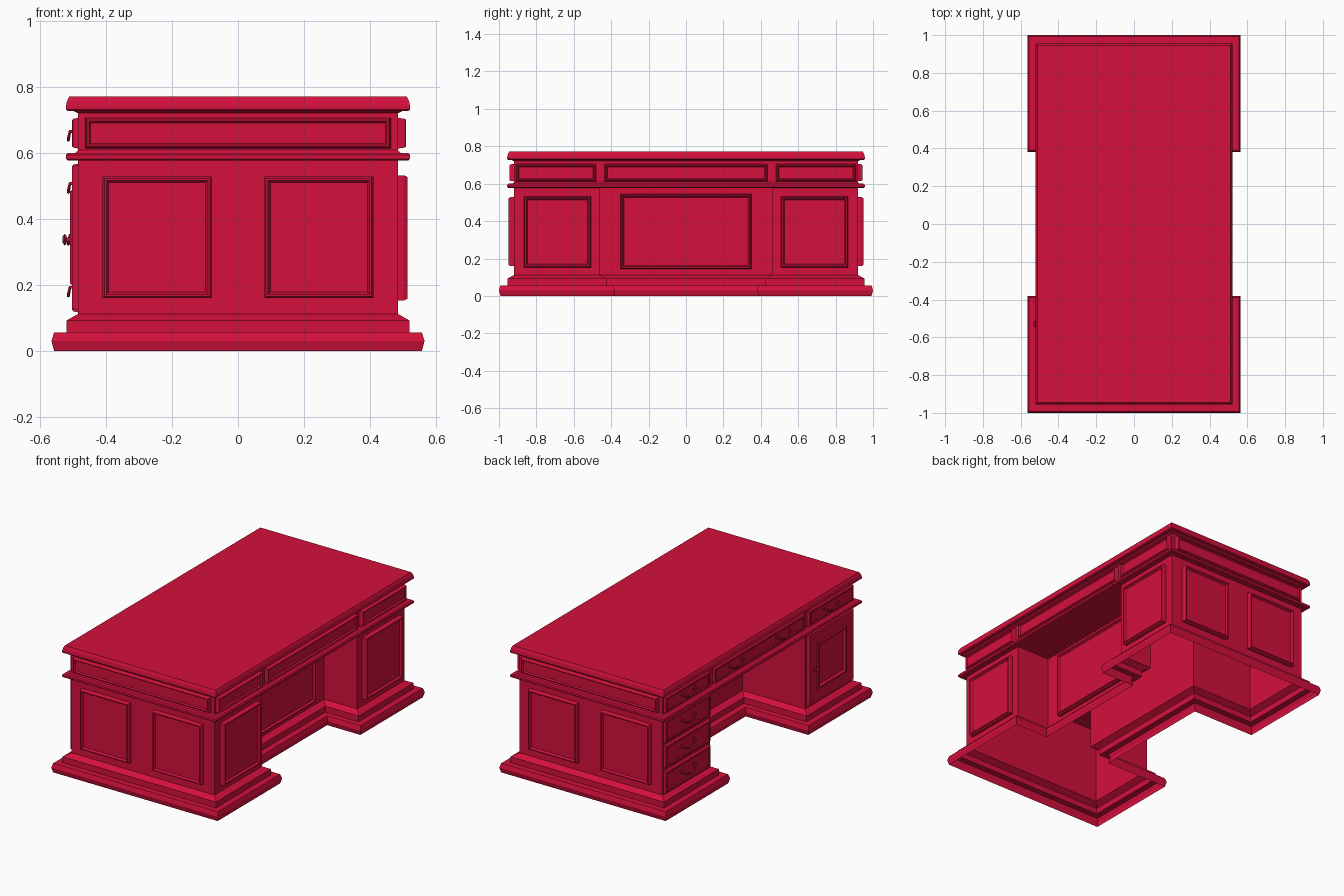
import bpy, bmesh
from mathutils import Vector, Matrix

cube = bpy.data.objects.get("Cube")
if cube:
    bpy.data.objects.remove(cube)

red = bpy.data.materials.new("crimson_wood")
red.use_nodes = True
colour = (0.66, 0.005, 0.046, 1)
red.diffuse_color = colour
red.node_tree.nodes["Principled BSDF"].inputs["Base Color"].default_value = colour

UP = Vector((0, 0, 1))
BODY_X, BODY_Y, KNEE_Y = 0.485, 0.92, 0.46
PANEL_X, KNEE_X = 0.26, -0.06


def finish(name, bm):
    mesh = bpy.data.meshes.new(name)
    bm.to_mesh(mesh)
    bm.free()
    mesh.materials.append(red)
    ob = bpy.data.objects.new(name, mesh)
    bpy.context.collection.objects.link(ob)
    return ob


def skin(bm, rings):
    """Join successive vertex loops with quads."""
    n = len(rings[0])
    for a, b in zip(rings, rings[1:]):
        for i in range(n):
            j = (i + 1) % n
            bm.faces.new((a[i], a[j], b[j], b[i]))


def moulded(name, plan, profile, capped):
    """Sweep a moulding profile of (offset, height) round a right-angled plan."""
    bm = bmesh.new()
    pts = [Vector((x, y, 0)) for x, y in plan]
    dirs = []
    for i, p in enumerate(pts):
        before = (p - pts[i - 1]).normalized().cross(UP)
        after = (pts[(i + 1) % len(pts)] - p).normalized().cross(UP)
        dirs.append(before + after)
    rings = [[bm.verts.new(p + d * off + UP * z) for p, d in zip(pts, dirs)]
             for off, z in profile]
    skin(bm, rings)
    if capped:
        bm.faces.new(rings[0][::-1])
        bm.faces.new(rings[-1])
    return finish(name, bm)


def panel(name, normal, depth, u0, u1, z0, z1, steps):
    """Raised panel on a wall; steps are (inset, height) rings, u runs along x or y."""
    n = Vector(normal)
    along = Vector((abs(n.y), abs(n.x), 0))
    bm = bmesh.new()
    rings = []
    for inset, h in steps:
        corners = [(u0 + inset, z0 + inset), (u1 - inset, z0 + inset),
                   (u1 - inset, z1 - inset), (u0 + inset, z1 - inset)]
        rings.append([bm.verts.new(along * u + UP * z + n * (depth + h)) for u, z in corners])
    skin(bm, rings)
    bm.faces.new(rings[-1])
    bmesh.ops.recalc_face_normals(bm, faces=bm.faces)
    # Open shells may flip, so make the front of the panel face outward
    bm.faces.ensure_lookup_table()
    if bm.faces[-1].normal.dot(n) < 0:
        bmesh.ops.reverse_faces(bm, faces=bm.faces)
    return finish(name, bm)


def handle(name, y, z, x):
    """Drooping bail pull with a round rosette at each end."""
    curve = bpy.data.curves.new(name, "CURVE")
    curve.dimensions = "3D"
    curve.bevel_depth, curve.bevel_resolution = 0.005, 1
    curve.use_fill_caps = True
    path = [(-.06, .008, 0), (-.06, .008, .012), (-.035, -.012, .016), (0, -.018, .017),
            (.035, -.012, .016), (.06, .008, .012), (.06, .008, 0)]
    spline = curve.splines.new("POLY")
    spline.points.add(len(path) - 1)
    for point, (u, v, h) in zip(spline.points, path):
        point.co = (x - h, y + u, z + v, 1)
    temp = bpy.data.objects.new(name + "_path", curve)
    bpy.context.collection.objects.link(temp)
    bpy.context.view_layer.update()
    mesh = bpy.data.meshes.new_from_object(
        temp.evaluated_get(bpy.context.evaluated_depsgraph_get()))
    bpy.data.objects.remove(temp)
    bm = bmesh.new()
    bm.from_mesh(mesh)
    for s in (-1, 1):
        disc(bm, (x - .002, y + s * .06, z + .008), .013, .013, .006)
    finish(name, bm)


def disc(bm, centre, r1, r2, depth):
    turn = Matrix.Translation(centre) @ Matrix.Rotation(-1.5708, 4, "Y")
    bmesh.ops.create_cone(bm, cap_ends=True, segments=12, radius1=r1, radius2=r2,
                          depth=depth, matrix=turn)


# Pedestals, privacy wall and stepped plinth: one hollow shell, open underneath
lower_plan = [(BODY_X, -BODY_Y), (BODY_X, -KNEE_Y), (PANEL_X, -KNEE_Y), (PANEL_X, KNEE_Y),
              (BODY_X, KNEE_Y), (BODY_X, BODY_Y), (-BODY_X, BODY_Y), (-BODY_X, KNEE_Y),
              (KNEE_X, KNEE_Y), (KNEE_X, -KNEE_Y), (-BODY_X, -KNEE_Y), (-BODY_X, -BODY_Y)]
moulded("pedestals_and_plinth", lower_plan,
        [(.072, 0), (.08, .03), (.072, .056), (.035, .056), (.035, .092), (0, .112), (0, .578)],
        False)

# Drawer band with ledge below and moulded desk top above
top_plan = [(BODY_X, -BODY_Y), (BODY_X, BODY_Y), (-BODY_X, BODY_Y), (-BODY_X, -BODY_Y)]
moulded("drawer_band_and_top", top_plan,
        [(.0, .577), (.03, .577), (.036, .582), (.036, .594), (.03, .6), (.008, .6), (0, .608),
         (0, .72), (.012, .726), (.03, .726), (.036, .731), (.036, .742), (.033, .757),
         (.026, .771)], True)

# Raised frames, shared cross-sections
FRAME = [(0, 0), (0, .018), (.005, .028), (.011, .028), (.018, .016)]
BAND = [(0, 0), (.003, .02), (.006, .024), (.011, .024), (.016, .015)]
FRONT = [(0, 0), (.003, .014), (.008, .018), (.014, .018), (.018, .013)]

# End walls: two panels below, one long panel in the band
for end, s in (("front", -1), ("back", 1)):
    n = (0, s, 0)
    for side, u in (("left", .245), ("right", -.245)):
        panel(f"{end}_{side}_panel", n, BODY_Y, u - .165, u + .165, .16, .528, FRAME)
    panel(f"{end}_band_panel", n, BODY_Y, -.463, .463, .613, .706, BAND)

# Visitor side: pedestal panels, recessed centre panel
for end, s in (("front", -1), ("back", 1)):
    y = s * .687
    panel(f"visitor_{end}_panel", (1, 0, 0), BODY_X, y - .178, y + .178, .153, .532, FRAME)
panel("visitor_centre_panel", (1, 0, 0), PANEL_X, -.35, .35, .145, .545, FRAME)

# Drawer band fronts on both long sides
for side, s, steps in (("visitor", 1, BAND), ("seat", -1, FRONT)):
    for part, a, b in (("front", -.91, -.48), ("middle", -.437, .437), ("back", .48, .91)):
        panel(f"{side}_{part}_band", (s, 0, 0), BODY_X, a, b, .613, .706, steps)

# Seat side: three drawers on one pedestal
FACE_X = -BODY_X - .012
for i in range(3):
    z = .185 + i * .157
    panel(f"drawer_{i + 1}", (-1, 0, 0), BODY_X, .475, .91, z - .068, z + .068, FRONT)
    handle(f"drawer_handle_{i + 1}", .69, z, FACE_X)

# Handles along the band
for i, y in enumerate((-.69, -.23, .23, .69)):
    handle(f"band_handle_{i + 1}", y, .657, FACE_X)

# Cupboard door on the other pedestal, with its raised inner frame and knob
panel("cupboard_door", (-1, 0, 0), BODY_X, -.91, -.475, .125, .563,
      [(0, 0), (.003, .014), (.006, .018), (.075, .018), (.08, .024), (.09, .024), (.096, .01)])
bm = bmesh.new()
for x, r1, r2, d in ((-.505, .016, .014, .006), (-.513, .007, .007, .014),
                     (-.522, .011, .018, .006), (-.528, .018, .01, .006)):
    disc(bm, (x, -.53, .337), r1, r2, d)
finish("door_knob", bm)
